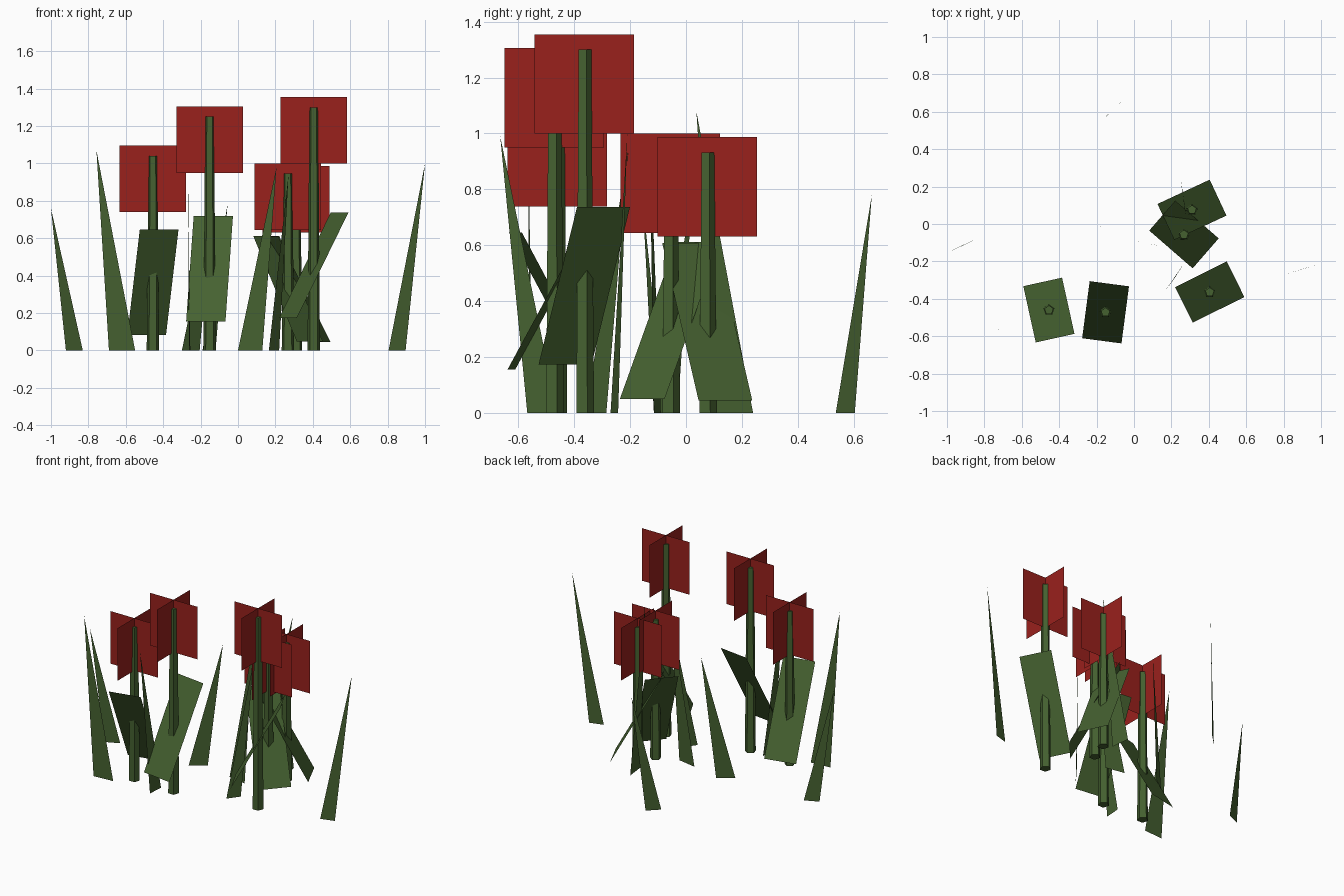
import bpy, bmesh, math
from mathutils import Vector

if "Cube" in bpy.data.objects:
    bpy.data.objects.remove(bpy.data.objects["Cube"])


def material(name, color):
    m = bpy.data.materials.new(name)
    m.diffuse_color = color
    m.use_nodes = True
    m.node_tree.nodes["Principled BSDF"].inputs["Base Color"].default_value = m.diffuse_color
    return m


RED = material("petal_red", (0.32, 0.015, 0.012, 1))
GREEN = material("leaf_green", (0.06, 0.12, 0.03, 1))


def faces_object(name, polys, mat):
    bm = bmesh.new()
    for poly in polys:
        bm.faces.new([bm.verts.new(p) for p in poly])
    me = bpy.data.meshes.new(name)
    bm.to_mesh(me)
    bm.free()
    me.materials.append(mat)
    ob = bpy.data.objects.new(name, me)
    bpy.context.collection.objects.link(ob)
    return ob


def quad(center, half_u, half_v):
    c, u, v = Vector(center), Vector(half_u), Vector(half_v)
    return [c - u - v, c + u - v, c + u + v, c - u + v]


def flower(x, y, height, lean_angle):
    # tapered five-sided stem
    bpy.ops.mesh.primitive_cone_add(vertices=5, radius1=0.035, radius2=0.025,
                                    depth=height, location=(x, y, height / 2))
    stem = bpy.context.object
    stem.name = "stem"
    stem.data.materials.append(GREEN)

    # flower head: two crossed square cards
    c, h = (x, y, height - 0.123), 0.178
    faces_object("flower_head", [quad(c, (h, 0, 0), (0, 0, h)),
                                 quad(c, (0, h, 0), (0, 0, h))], RED)

    # leaf: one card tilted through the stem
    a, tilt = math.radians(lean_angle), 0.5
    half_len, half_wid = 0.321, 0.106
    up = (half_len * math.sin(tilt) * math.cos(a),
          half_len * math.sin(tilt) * math.sin(a),
          half_len * math.cos(tilt))
    side = (-half_wid * math.sin(a), half_wid * math.cos(a), 0)
    faces_object("leaf", [quad((x, y, height * 0.35), side, up)], GREEN)


# x, y, stem height, direction the leaf top leans
for f in [(-0.455, -0.46, 1.04, -77.5),
          (-0.152, -0.472, 1.25, 82.5),
          (0.405, -0.364, 1.30, 26.5),
          (0.310, 0.076, 0.932, 205),
          (0.267, -0.056, 0.945, 139)]:
    flower(*f)

# grass blades: upright triangles (two base points, then the tip)
blades = [
    ((-0.92, -0.115), (-0.83, -0.075), (-1.0, -0.155, 0.76)),
    ((-0.69, -0.56), (-0.55, -0.55), (-0.757, -0.565, 1.07)),
    ((0.805, -0.27), (0.896, -0.243), (1.0, -0.21, 1.0)),
    ((0.0, -0.09), (0.13, -0.115), (0.206, -0.13, 0.98)),
    ((-0.30, -0.10), (-0.205, -0.03), (-0.13, 0.025, 0.82)),
    ((-0.262, -0.568), (-0.255, -0.46), (-0.268, -0.665, 0.99)),
    ((0.165, -0.36), (0.22, -0.285), (0.27, -0.207, 0.94)),
    ((-0.19, 0.536), (-0.12, 0.604), (-0.056, 0.665, 0.78)),
    ((0.25, 0.24), (0.265, 0.11), (0.28, 0.037, 1.08)),
]
for p, q, tip in blades:
    faces_object("grass_blade", [[(*p, 0), (*q, 0), tip]], GREEN)
